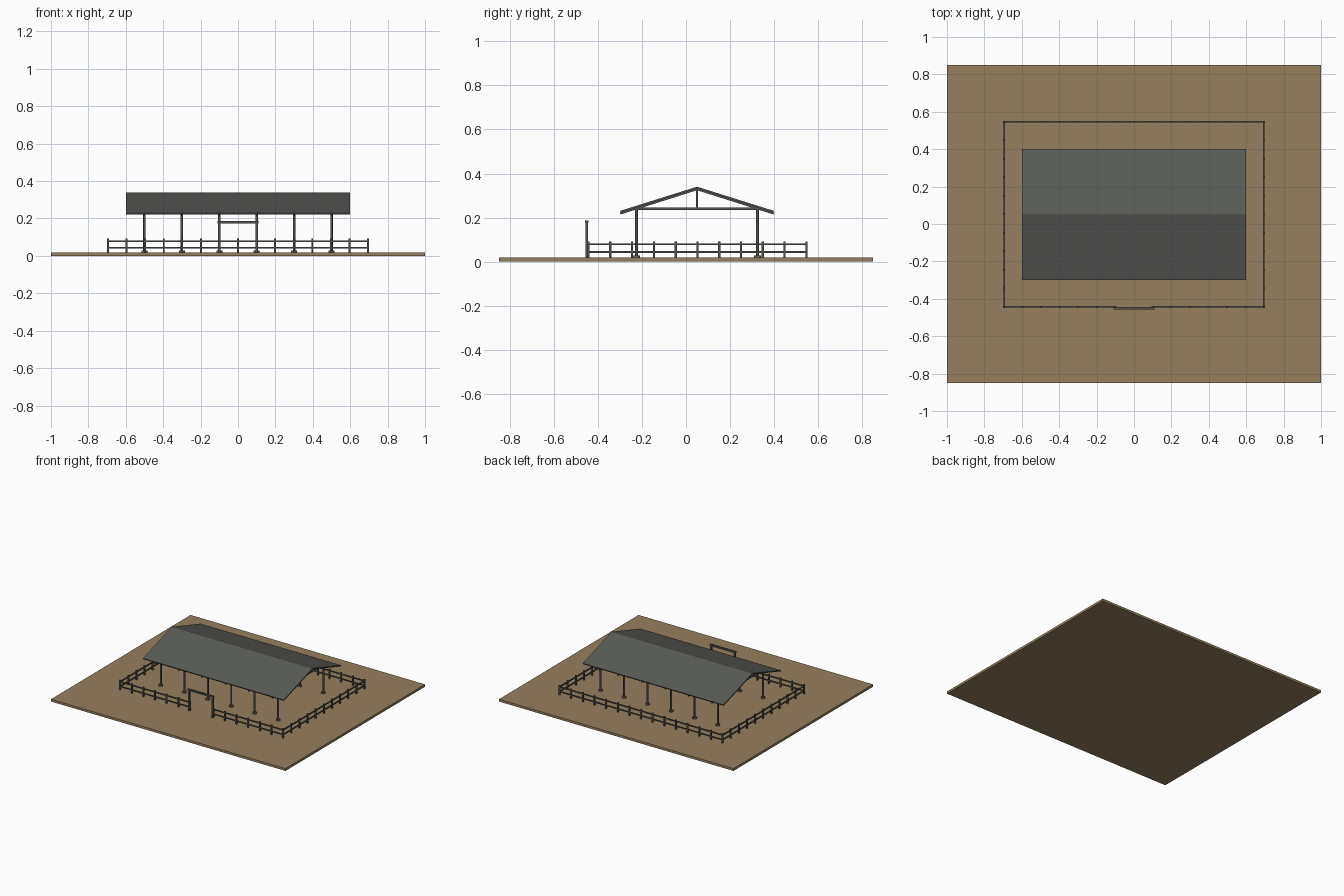
import bpy, math
from mathutils import Vector

if "Cube" in bpy.data.objects:
    bpy.data.objects.remove(bpy.data.objects["Cube"])


def material(name, rgb):
    m = bpy.data.materials.new(name)
    m.diffuse_color = (*rgb, 1)
    m.use_nodes = True
    m.node_tree.nodes["Principled BSDF"].inputs["Base Color"].default_value = m.diffuse_color
    return m


EARTH = material("earth", (0.30, 0.212, 0.115))
ROOF = material("roof_grey", (0.100, 0.104, 0.095))
TIMBER = material("weathered_timber", (0.085, 0.086, 0.078))
FOOT = material("foot_brown", (0.17, 0.125, 0.075))

GROUND = 0.018          # top of the earth slab
MID_Y = 0.05            # centre line of shelter and fence
RIDGE_Z, EAVE_Z, HALF_SPAN = 0.34, 0.23, 0.35
POST_X = (-0.5, -0.3, -0.1, 0.1, 0.3, 0.5)
POST_OFF = 0.275        # post rows either side of the centre line


def mesh_object(name, verts, faces, mat):
    me = bpy.data.meshes.new(name)
    me.from_pydata(verts, [], faces)
    me.materials.append(mat)
    ob = bpy.data.objects.new(name, me)
    bpy.context.collection.objects.link(ob)
    return ob


def box(name, lo, hi, mat):
    v = [(x, y, z) for x in (lo[0], hi[0]) for y in (lo[1], hi[1]) for z in (lo[2], hi[2])]
    f = [(0, 1, 3, 2), (4, 6, 7, 5), (0, 4, 5, 1), (2, 3, 7, 6), (0, 2, 6, 4), (1, 5, 7, 3)]
    return mesh_object(name, v, f, mat)


def post(name, x, y, z0, z1, w, mat):
    return box(name, (x - w / 2, y - w / 2, z0), (x + w / 2, y + w / 2, z1), mat)


def cylinder(name, x, y, z0, z1, r, sides, mat):
    bpy.ops.mesh.primitive_cylinder_add(vertices=sides, radius=r, depth=z1 - z0,
                                        location=(x, y, (z0 + z1) / 2))
    ob = bpy.context.object
    ob.name = name
    ob.data.materials.append(mat)
    bpy.ops.object.shade_smooth_by_angle(angle=math.radians(50))


def gable(name, x0, x1, drop, thick, mat):
    """Inverted-V profile extruded along x, lowered from the roof top by drop."""
    top, low = RIDGE_Z - drop, EAVE_Z - drop
    prof = [(-HALF_SPAN, low), (0, top), (HALF_SPAN, low),
            (HALF_SPAN - 0.003, low - thick), (0, top - thick), (-HALF_SPAN + 0.003, low - thick)]
    v = [(x, MID_Y + y, z) for x in (x0, x1) for y, z in prof]
    f = [(i, i + 6, (i + 1) % 6 + 6, (i + 1) % 6) for i in range(6)]
    f += [(0, 1, 4, 5), (1, 2, 3, 4), (11, 10, 7, 6), (10, 9, 8, 7)]
    return mesh_object(name, v, f, mat)


# Ground slab
box("ground_slab", (-1, -0.85, 0), (1, 0.85, GROUND), EARTH)

# Roof sheet
gable("roof", -0.6, 0.6, 0, 0.008, ROOF)

# Shelter frames: posts on round feet, tie beam, king post and rafters
for x in POST_X:
    for s in (-1, 1):
        y = MID_Y + s * POST_OFF
        cylinder("shelter_post", x, y, GROUND, 0.243, 0.007, 10, TIMBER)
        cylinder("post_foot", x, y, GROUND, 0.028, 0.016, 12, FOOT)
    box("tie_beam", (x - 0.006, MID_Y - POST_OFF, 0.234),
        (x + 0.006, MID_Y + POST_OFF, 0.245), TIMBER)
    post("king_post", x, MID_Y, 0.245, 0.328, 0.011, TIMBER)
    gable("rafter_pair", x - 0.006, x + 0.006, 0.008, 0.008, TIMBER)

# Wall plates along the post rows
for s in (-1, 1):
    y = MID_Y + s * POST_OFF
    box("wall_plate", (-0.51, y - 0.006, 0.234), (0.51, y + 0.006, 0.245), TIMBER)

# Fence: posts every tenth, two rails, open at the front gateway
FX, FY0, FY1 = 0.695, -0.443, 0.547
RAILS = (0.043, 0.079)
for i in range(15):
    x = -FX + 2 * FX * i / 14
    post("fence_post", x, FY1, GROUND, 0.092, 0.010, TIMBER)
    if abs(x) > 0.05:
        post("fence_post", x, FY0, GROUND, 0.092, 0.010, TIMBER)
for i in range(1, 10):
    y = FY0 + (FY1 - FY0) * i / 10
    for x in (-FX, FX):
        post("fence_post", x, y, GROUND, 0.092, 0.010, TIMBER)
t = 0.004
for z in RAILS:
    box("back_rail", (-FX, FY1 - t, z - t), (FX, FY1 + t, z + t), TIMBER)
    for s in (-1, 1):
        box("side_rail", (s * FX - t, FY0, z - t), (s * FX + t, FY1, z + t), TIMBER)
        xa, xb = sorted((s * 0.1, s * FX))
        box("front_rail", (xa, FY0 - t, z - t), (xb, FY0 + t, z + t), TIMBER)

# Gateway: two tall posts and a lintel
for x in (-0.1, 0.1):
    post("gate_post", x, -0.451, GROUND, 0.178, 0.012, TIMBER)
box("gate_lintel", (-0.11, -0.458, 0.174), (0.11, -0.444, 0.186), TIMBER)
